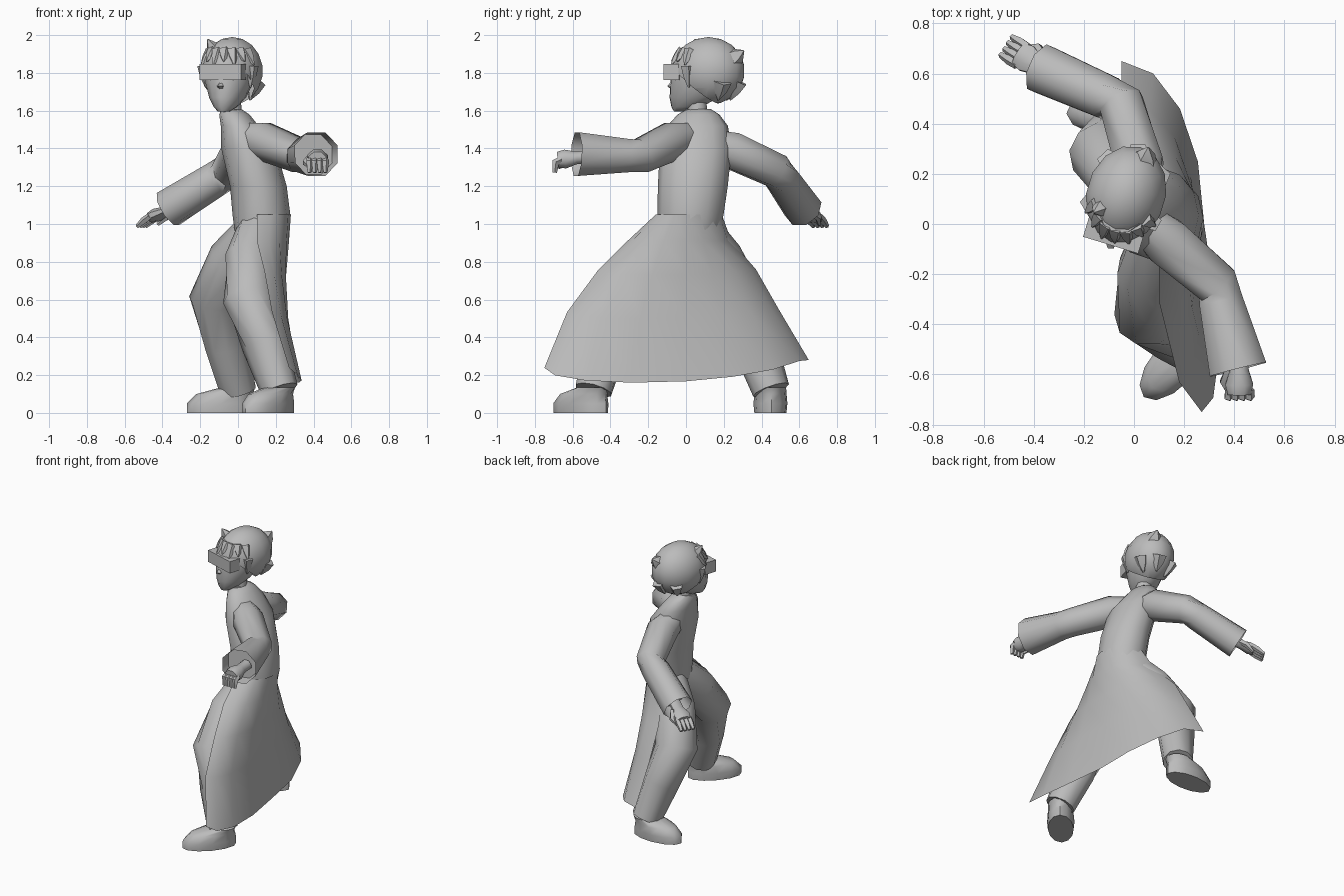
import bpy
import bmesh
from math import sin, cos, pi, radians
from mathutils import Vector, Matrix

default_cube = bpy.data.objects.get("Cube")
if default_cube:
    bpy.data.objects.remove(default_cube, do_unlink=True)

SHADE = .5
grey = bpy.data.materials.new("plain grey")
grey.use_nodes = True
grey.diffuse_color = (SHADE, SHADE, SHADE, 1)
shader = grey.node_tree.nodes["Principled BSDF"]
shader.inputs["Base Color"].default_value = grey.diffuse_color


def placed(location, turn):
    """Matrix that turns about the vertical axis and moves to a location."""
    return Matrix.Translation(location) @ Matrix.Rotation(radians(turn), 4, "Z")


def finish(name, bm, matrix, angle=50):
    """Turn a bmesh into a grey object, smooth except at sharp edges."""
    bm.transform(matrix)
    mesh = bpy.data.meshes.new(name)
    bm.to_mesh(mesh)
    bm.free()
    mesh.materials.append(grey)
    part = bpy.data.objects.new(name, mesh)
    bpy.context.collection.objects.link(part)
    bpy.ops.object.select_all(action="DESELECT")
    part.select_set(True)
    bpy.context.view_layer.objects.active = part
    bpy.ops.object.shade_smooth_by_angle(angle=radians(angle))


def loft(name, rings, matrix=Matrix(), hollow=False):
    """Bridge closed rings and cap both ends; hollow sinks the last cap."""
    bm = bmesh.new()
    grid = [[bm.verts.new(point) for point in ring] for ring in rings]
    count = len(grid[0])
    for lower, upper in zip(grid, grid[1:]):
        for i in range(count):
            j = (i + 1) % count
            bm.faces.new((lower[i], lower[j], upper[j], upper[i]))
    bm.faces.new(grid[0][::-1])
    end = bm.faces.new(grid[-1])
    bmesh.ops.recalc_face_normals(bm, faces=bm.faces)
    if hollow:
        bm.normal_update()
        bmesh.ops.inset_region(bm, faces=[end], thickness=.01, depth=-.08)
    finish(name, bm, matrix)


def stack(name, rows, sides=12, matrix=Matrix()):
    """Horizontal ellipses given as (centre, x radius, y radius)."""
    turns = [2 * pi * i / sides for i in range(sides)]
    loft(name, [[Vector(centre) + Vector((rx * cos(t), ry * sin(t), 0)) for t in turns]
                for centre, rx, ry in rows], matrix)


def tube(name, path, radii, sides=8, matrix=Matrix(), flat=1, hollow=False):
    """Tube along a path, with one radius for each point."""
    path = [Vector(point) for point in path]
    turns = [2 * pi * (i + .5) / sides for i in range(sides)]
    rings = []
    for k, (point, radius) in enumerate(zip(path, radii)):
        along = path[min(k + 1, len(path) - 1)] - path[max(k - 1, 0)]
        side = along.cross(Vector((0, 0, 1)))
        if side.length < .001:
            side = Vector((1, 0, 0))
        side.normalize()
        up = side.cross(along).normalized() * flat
        rings.append([point + radius * (side * cos(t) + up * sin(t)) for t in turns])
    loft(name, rings, matrix, hollow)


# Torso of the coat, leaning over as it rises
profile = [(-.05, .14, .16), (.05, .153, .175), (.2, .15, .185), (.4, .145, .19),
           (.52, .1, .16), (.58, .08, .11), (.61, .05, .06)]
stack("coat_torso", [((.125 - .43 * h * h, .02 + .08 * h, 1 + h), rx, ry)
                     for h, rx, ry in profile])


# Skirt of the coat: quarter ellipses from an open front edge round to the back edge,
# flared toward the front and dipping lowest just ahead of the middle
def skirt_row(z, dip, flare, side_x, front, back, columns=8):
    row = []
    for i in range(columns + 1):
        swing = pi * (i / columns - .5)
        edge_x, reach = front if swing < 0 else back
        row.append((edge_x + (side_x - edge_x) * cos(swing) + flare * max(0, -sin(2 * swing)),
                    reach * abs(sin(swing)),
                    z - dip * max(0, cos(swing + .35))))
    return row


skirt = bmesh.new()
levels = [skirt_row(1.05, 0, 0, .28, (.1, -.16), (.1, .19)),
          skirt_row(.91, 0, 0, .27, (.1, -.31), (.02, .24)),
          skirt_row(.76, .03, .01, .255, (.14, -.47), (-.04, .37)),
          skirt_row(.55, .05, .03, .25, (.18, -.63), (-.05, .49)),
          skirt_row(.28, .12, .06, .28, (.27, -.75), (-.05, .65))]
cloth = [[skirt.verts.new(point) for point in row] for row in levels]
for upper, lower in zip(cloth, cloth[1:]):
    for a, b, c, d in zip(upper, upper[1:], lower[1:], lower):
        skirt.faces.new((a, d, c, b))
finish("coat_skirt", skirt, Matrix(), angle=80)


# Trousers, each with a shoe whose toe points along its own -y
def leg(name, hip, knee, ankle, toe_turn):
    hip, knee, ankle = Vector(hip), Vector(knee), Vector(ankle)
    bulge = Vector((-.02, 0, .02))
    tube(name + "_trouser", [hip, (hip + knee) / 2 + bulge, knee, (knee + ankle) / 2, ankle],
         [.12, .14, .14, .12, .1], sides=10)
    sole = [(-.09, 0, .085, .18), (-.09, .05, .09, .18), (-.07, .1, .085, .15),
            (0, .135, .08, .09)]
    stack(name + "_shoe", [((0, y, z), rx, ry) for y, z, rx, ry in sole],
          matrix=placed((ankle.x, ankle.y, 0), toe_turn))


leg("front_leg", (.12, -.02, .98), (.06, -.36, .6), (.22, -.49, .12), -42)
leg("back_leg", (.12, .05, .98), (-.12, .28, .6), (0, .45, .12), -88)


# Hand: palm, four fingers bent downward by the curl, and a thumb
def hand(name, wrist, direction, curl):
    wrist, ahead = Vector(wrist), Vector(direction).normalized()
    across = ahead.cross(Vector((0, 0, 1))).normalized()
    down = across.cross(ahead) * -1
    reach = 1 - curl / 2
    tube(name + "_palm", [wrist - ahead * .08, wrist, wrist + ahead * .06, wrist + ahead * .1],
         [.04, .04, .06, .05], flat=.5 + curl / 2)
    for i in range(4):
        root = wrist + ahead * .08 + across * .028 * (i - 1.5)
        knuckle = root + ahead * .05 * reach + down * .01
        tip = knuckle + ahead * .06 * (1 - curl) + down * .07 * curl
        tube(name + "_finger", [root, knuckle, tip], [.018, .02, .012], sides=5)
    base = wrist + across * .04
    tube(name + "_thumb", [base, base + ahead * .05 + across * .02 + down * .02,
                           base + ahead * .1 + down * .04], [.02, .02, .01], sides=5)


# Sleeves: bent at the elbow and flared to an open cuff
def sleeve(name, neck_side, shoulder, elbow, cuff, flare):
    elbow, cuff = Vector(elbow), Vector(cuff)
    forearm = elbow.lerp(cuff, .2)
    tube(name, [neck_side, shoulder, elbow, forearm, cuff],
         [.08, .105, .095, .095, flare], hollow=True)


sleeve("front_sleeve", (.03, .02, 1.46), (.13, -.07, 1.44), (.33, -.24, 1.36),
       (.415, -.58, 1.37), .125)
hand("front_hand", (.42, -.58, 1.35), (0, -1, -.1), .8)
sleeve("back_sleeve", (.02, .1, 1.43), (.02, .24, 1.39), (-.05, .48, 1.28),
       (-.37, .62, 1.08), .105)
hand("back_hand", (-.38, .63, 1.07), (-.8, .5, -.35), .2)

# Neck and collar
tube("neck", [(-.03, .06, 1.55), (-.04, .06, 1.7)], [.055, .05], sides=10)
stack("collar", [((-.035, .055, 1.55), .06, .07), ((-.04, .055, 1.61), .055, .06)])

# Head, turned to the front and a little to its right
HEAD = placed((-.04, .09, 0), -17)
face = [(-.125, 1.595, .03, .035), (-.09, 1.62, .06, .085), (-.05, 1.67, .095, .135),
        (-.02, 1.75, .125, .16), (-.01, 1.85, .13, .16), (0, 1.93, .1, .13)]
stack("face", [((0, y, z), rx, ry) for y, z, rx, ry in face], matrix=HEAD)
tube("nose", [(0, -.16, 1.77), (0, -.18, 1.73), (0, -.16, 1.71)], [.01, .02, .01],
     sides=5, matrix=HEAD)
tube("mouth", [(-.03, -.15, 1.665), (0, -.175, 1.665), (.03, -.15, 1.665)], [.005, .008, .005],
     sides=5, matrix=HEAD)
tube("visor", [(-.115, -.14, 1.805), (.115, -.14, 1.805)], [.06, .06], sides=4, matrix=HEAD)

# Hair cap: a squashed ball cut by a plane, high at the brow and low at the nape
CROWN, SIZE = Vector((0, .03, 1.81)), Vector((.16, .2, .18))
cap = bmesh.new()
bmesh.ops.create_uvsphere(cap, u_segments=14, v_segments=9, radius=1)
cap.transform(Matrix.Translation(CROWN) @ Matrix.Diagonal((*SIZE, 1)))
bmesh.ops.bisect_plane(cap, geom=cap.verts[:] + cap.edges[:] + cap.faces[:],
                       plane_co=(0, 0, 1.71), plane_no=(0, .85, 1), clear_inner=True)
finish("hair_cap", cap, HEAD)


def on_hair(turn, rise, lift=1):
    """Point on the ball of hair at a turn and a rise, both in degrees."""
    turn, rise = radians(turn), radians(rise)
    return CROWN + lift * SIZE * Vector((cos(turn) * cos(rise), sin(turn) * cos(rise), sin(rise)))


# Locks of hair: short spikes from root to tip
def lock(name, root, tip, width):
    middle = root.lerp(tip, .5)
    tube(name, [root, middle, tip], [width, width * .7, .004], sides=5, matrix=HEAD)


for i in range(7):
    turn = 20 * i - 150
    lock("fringe_lock", on_hair(turn, 40, .9), on_hair(turn + 5, 10 + 6 * (i % 2), 1.04), .035)
for turn in (-25, 205):
    lock("side_lock", on_hair(turn, 10, .9), on_hair(turn, -30, .98), .04)
for turn in (40, 90, 140):
    lock("nape_lock", on_hair(turn, -20, .9), on_hair(turn, -55, 1.05), .05)
lock("brow_tuft", on_hair(-140, 45, .85), on_hair(-140, 48, 1.25), .04)
lock("back_tuft", on_hair(75, 25, .8), on_hair(80, 30, 1.2), .06)
